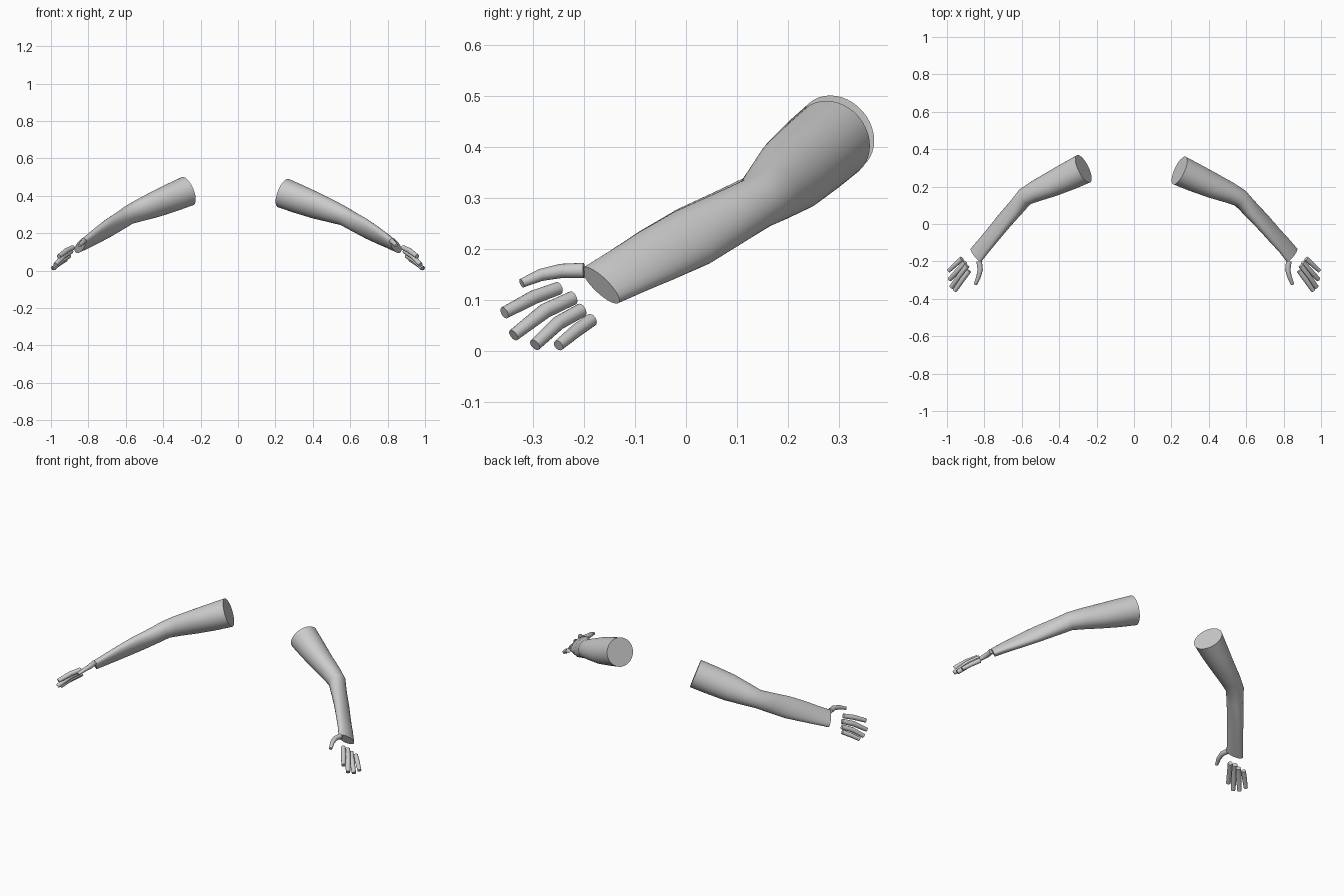
import bpy, bmesh, math
from mathutils import Vector as V

if "Cube" in bpy.data.objects:
    bpy.data.objects.remove(bpy.data.objects["Cube"])

mat = bpy.data.materials.new("plain grey")
mat.diffuse_color = (0.6, 0.6, 0.6, 1)
mat.use_nodes = True
mat.node_tree.nodes["Principled BSDF"].inputs["Base Color"].default_value = mat.diffuse_color


def loft(name, rings, sides):
    """Capped tube through rings of (centre, axis u, axis v)."""
    bm = bmesh.new()
    loops = []
    for c, u, v in rings:
        loops.append([bm.verts.new(c + u * math.cos(a) + v * math.sin(a))
                      for a in (2 * math.pi * i / sides for i in range(sides))])
    for a, b in zip(loops, loops[1:]):
        for i in range(sides):
            j = (i + 1) % sides
            bm.faces.new((a[i], a[j], b[j], b[i]))
    bm.faces.new(loops[0])
    bm.faces.new(loops[-1])
    bmesh.ops.recalc_face_normals(bm, faces=bm.faces)
    me = bpy.data.meshes.new(name)
    bm.to_mesh(me)
    bm.free()
    me.materials.append(mat)
    ob = bpy.data.objects.new(name, me)
    bpy.context.collection.objects.link(ob)
    bpy.context.view_layer.objects.active = ob
    ob.select_set(True)
    bpy.ops.object.shade_smooth_by_angle(angle=math.radians(35))
    ob.select_set(False)


def frames(points, ups, radii):
    """Elliptical cross-sections square to a path."""
    out = []
    n = len(points)
    for i, p in enumerate(points):
        d = (points[min(i + 1, n - 1)] - points[max(i - 1, 0)]).normalized()
        u = (ups[i] - d * ups[i].dot(d)).normalized()
        out.append((p, u * radii[i][0], d.cross(u) * radii[i][1]))
    return out


# Arm stations: centre, long axis direction, radii, left-side offset weight
ARM = [
    ((.243, .286, .414), (0, -.65, .76), (.081, .081), 1),
    ((.325, .248, .382), (0, -.65, .76), (.080, .074), .9),
    ((.42, .206, .346), (0, -.65, .76), (.076, .063), .8),
    ((.51, .168, .313), (0, -.6, .8), (.062, .054), .7),
    ((.568, .139, .290), (0, -.55, .83), (.052, .048), .6),
    ((.618, .085, .261), (-.15, -.53, .83), (.056, .042), .45),
    ((.687, .013, .223), (-.22, -.53, .82), (.062, .036), .3),
    ((.75, -.058, .187), (-.3, -.56, .78), (.059, .031), .15),
    ((.805, -.118, .155), (-.4, -.6, .7), (.055, .027), 0),
    ((.845, -.167, .129), (-.47, -.64, .61), (.054, .023), 0),
]

# Digits: path from base to tip, with radius at each point
DIGITS = {
    "thumb": ([(.828, -.200, .158), (.822, -.245, .157),
               (.832, -.285, .149), (.848, -.322, .133)], (.015, .014, .012, .009)),
    "index_finger": ([(.882, -.250, .123), (.918, -.297, .106),
                      (.958, -.356, .075)], (.013, .014, .012)),
    "middle_finger": ([(.892, -.222, .104), (.932, -.276, .079),
                       (.976, -.338, .031)], (.014, .015, .012)),
    "ring_finger": ([(.903, -.205, .080), (.942, -.250, .055),
                     (.986, -.296, .012)], (.014, .014, .012)),
    "little_finger": ([(.920, -.185, .061), (.953, -.215, .040),
                       (.991, -.250, .011)], (.013, .013, .011)),
}

for side, s in (("left", -1), ("right", 1)):
    # Arm; the left one sits slightly further out at the shoulder
    shift = V((.027, .009, .011)) if s < 0 else V((0, 0, 0))
    pts, ups = [], []
    for c, u, r, w in ARM:
        p = V(c) + shift * w
        pts.append(V((p.x * s, p.y, p.z)))
        ups.append(V((u[0] * s, u[1], u[2])))
    loft(side + "_arm", frames(pts, ups, [a[2] for a in ARM]), 40)
    # Thumb and fingers
    for name, (path, radii) in DIGITS.items():
        pts = [V((x * s, y, z)) for x, y, z in path]
        loft(side + "_" + name,
             frames(pts, [V((0, 0, 1))] * len(pts), [(r, r) for r in radii]), 16)
